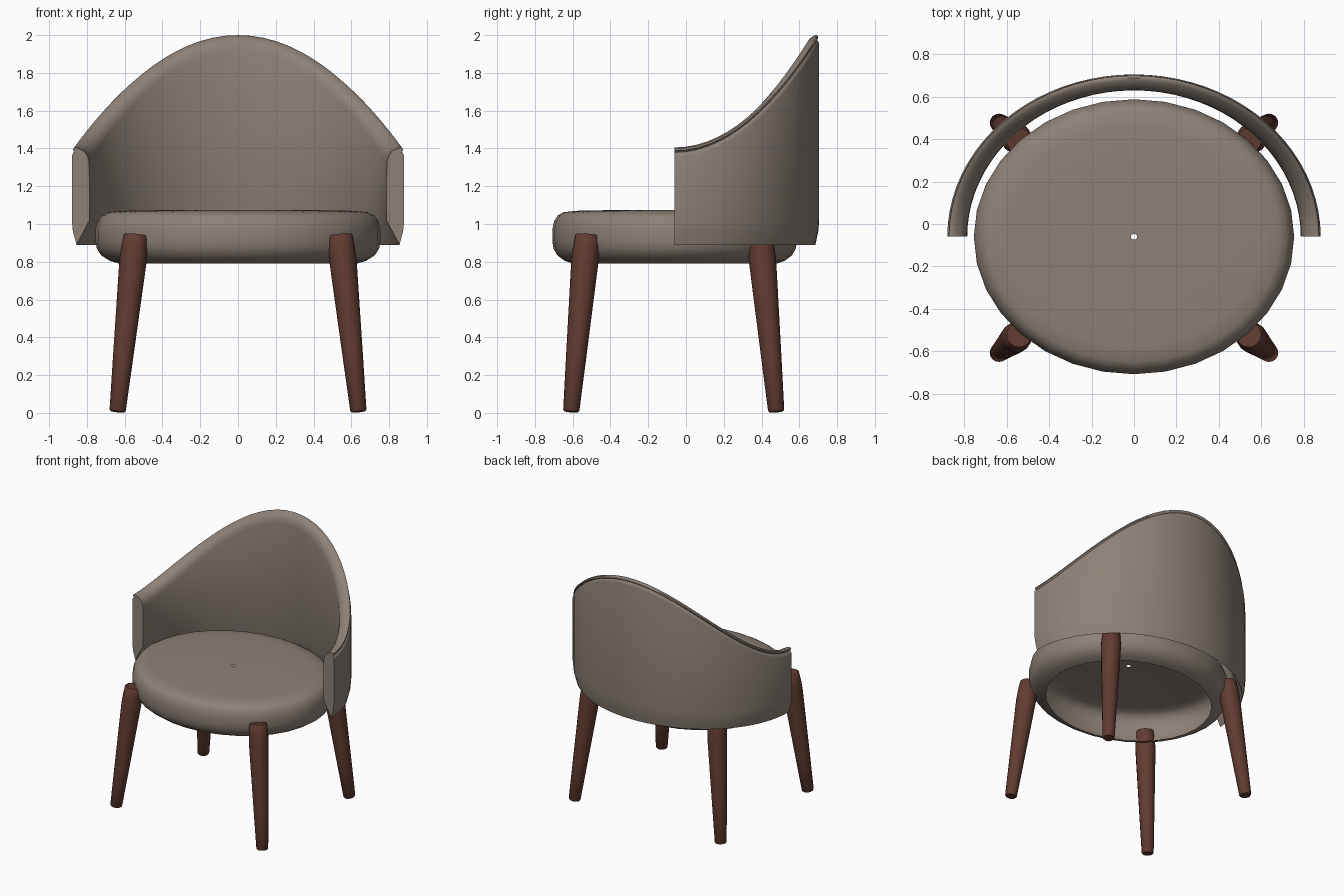
import bpy, bmesh
from math import cos, sin, pi, radians
from mathutils import Vector

cube = bpy.data.objects.get("Cube")
if cube:
    bpy.data.objects.remove(cube, do_unlink=True)


def material(name, rgb):
    m = bpy.data.materials.new(name)
    m.use_nodes = True
    m.diffuse_color = (*rgb, 1)
    m.node_tree.nodes["Principled BSDF"].inputs["Base Color"].default_value = (*rgb, 1)
    return m


fabric = material("taupe fabric", (0.27, 0.222, 0.186))
wood = material("dark red wood", (0.118, 0.044, 0.031))


def loft(name, rings, mat, loop_rings=True, cap=False, angle=40):
    """Skin a list of equally long point rings into a smooth object."""
    bm = bmesh.new()
    rows = [[bm.verts.new(p) for p in ring] for ring in rings]
    n = len(rows[0])
    for a, b in zip(rows, rows[1:]):
        for i in range(n if loop_rings else n - 1):
            j = (i + 1) % n
            bm.faces.new((a[i], a[j], b[j], b[i]))
    if cap:
        bm.faces.new(rows[0])
        bm.faces.new(rows[-1])
    bmesh.ops.recalc_face_normals(bm, faces=bm.faces)
    mesh = bpy.data.meshes.new(name)
    bm.to_mesh(mesh)
    bm.free()
    mesh.materials.append(mat)
    obj = bpy.data.objects.new(name, mesh)
    bpy.context.collection.objects.link(obj)
    bpy.ops.object.select_all(action="DESELECT")
    obj.select_set(True)
    bpy.context.view_layer.objects.active = obj
    bpy.ops.object.shade_smooth_by_angle(angle=radians(angle))
    return obj


CENTRE_Y = -0.06

# Oval seat cushion: hollow underneath, with a tiny button hole on top
seat_profile = [(0.83, 0.79), (0.9, 0.805), (0.96, 0.835), (0.99, 0.87), (1, 0.91),
                (1, 0.97), (0.985, 1.015), (0.955, 1.045), (0.91, 1.062),
                (0.8, 1.07), (0.5, 1.074), (0.02, 1.075)]
SEAT_SIDES = 32
seat_rings = [[(0.755 * f * cos(2 * pi * i / SEAT_SIDES),
                CENTRE_Y + 0.648 * f * sin(2 * pi * i / SEAT_SIDES), z)
               for i in range(SEAT_SIDES)] for f, z in seat_profile]
loft("seat_cushion", seat_rings, fabric, angle=60)


# Wrap-around backrest: a closed section swept along half an oval, rising to the rear
def back_section(t):
    top = 1.405 + 0.595 * sin(t) ** 2
    section = [(0.025, 0.89), (0.006, 0.96), (0, 1.02), (0, top - 0.05), (0.005, top - 0.034),
               (0.015, top - 0.026), (0.006, top - 0.016), (0.008, top - 0.006),
               (0.02, top), (0.035, top - 0.004), (0.065, top - 0.02),
               (0.084, top - 0.045), (0.092, top - 0.08), (0.094, 1.02)]
    squeeze = 1 - 0.2 * sin(t) ** 2
    return [((0.88 - d * squeeze) * cos(t),
             CENTRE_Y + (0.765 - d * squeeze) * sin(t), z) for d, z in section]


STEPS = 40
loft("backrest", [back_section(pi * i / STEPS) for i in range(STEPS + 1)],
     fabric, cap=True, angle=50)

# Four splayed, tapered legs: (distance along the leg, radius)
leg_profile = [(0, 0.037), (0.008, 0.043), (0.3, 0.054), (0.8, 0.072),
               (0.87, 0.07), (0.94, 0.064), (0.946, 0.058)]
LEG_SIDES = 16
for side, sx in (("left", 1), ("right", -1)):
    for end, sy in (("front", -1), ("back", 1)):
        foot = Vector((sx * 0.638, CENTRE_Y - 0.005 + sy * 0.543, 0.006))
        head = Vector((sx * 0.541, CENTRE_Y - 0.005 + sy * 0.457, 0.95))
        axis = (head - foot).normalized()
        u = axis.cross(Vector((0, 1, 0))).normalized()
        v = axis.cross(u)
        rings = [[foot + axis * d + r * (u * cos(2 * pi * i / LEG_SIDES)
                                         + v * sin(2 * pi * i / LEG_SIDES))
                  for i in range(LEG_SIDES)] for d, r in leg_profile]
        loft(f"{end}_{side}_leg", rings, wood, cap=True)
